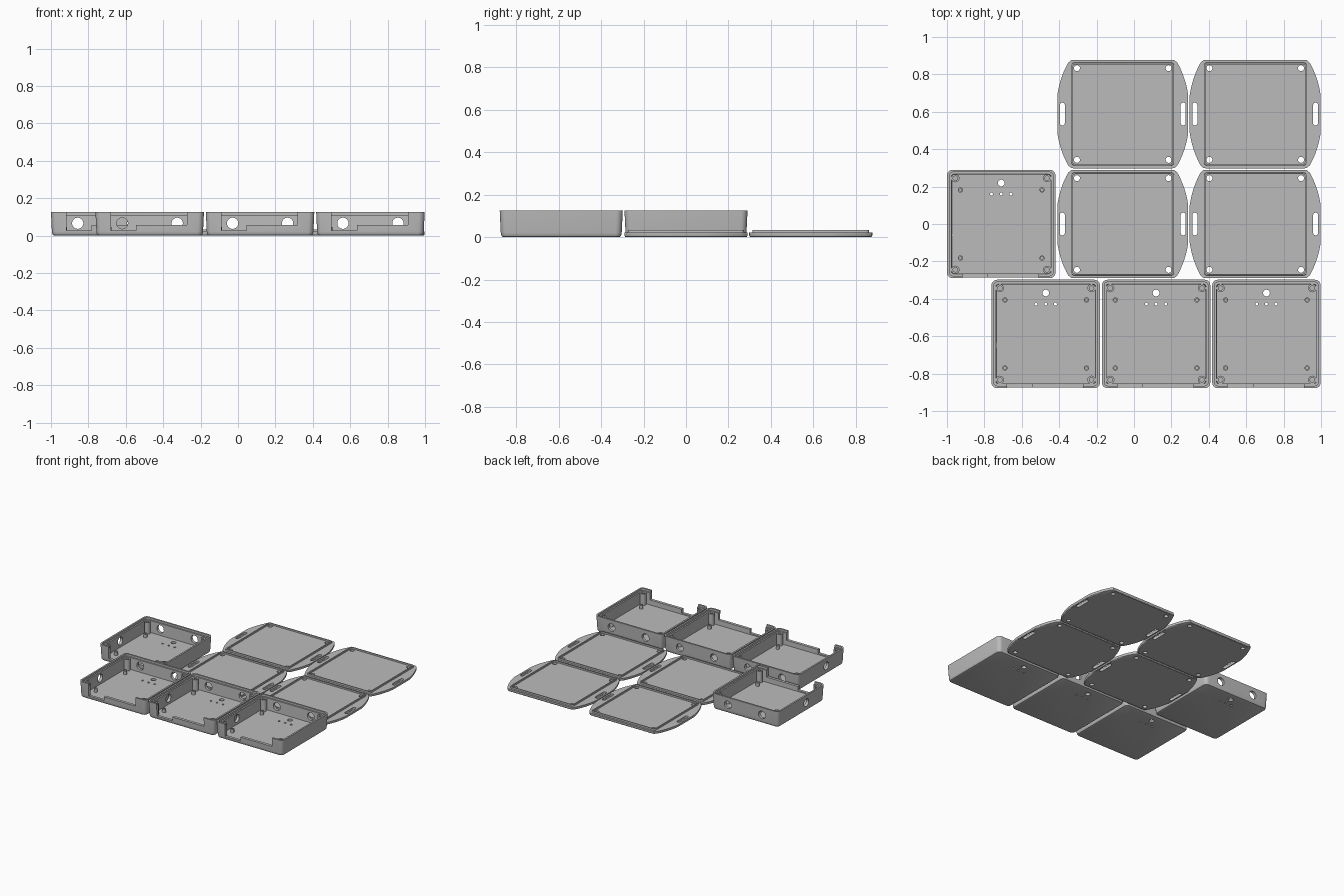
import bpy, bmesh, math
from mathutils import Vector

cube = bpy.data.objects.get("Cube")
if cube:
    bpy.data.objects.remove(cube, do_unlink=True)

GREY = bpy.data.materials.new("plain grey plastic")
GREY.use_nodes = True
GREY.diffuse_color = (0.5, 0.5, 0.5, 1)
GREY.node_tree.nodes["Principled BSDF"].inputs["Base Color"].default_value = (0.5, 0.5, 0.5, 1)


# Outline helpers, each returning a list of 2D points
def circle(r, x=0, y=0, n=24):
    return [(x + r * math.cos(i * math.tau / n), y + r * math.sin(i * math.tau / n)) for i in range(n)]


def rounded(hx, hy, r, x=0, y=0, n=6):
    pts = []
    for q, (sx, sy) in enumerate([(1, 1), (-1, 1), (-1, -1), (1, -1)]):
        for i in range(n + 1):
            a = (q + i / n) * math.pi / 2
            pts.append((x + sx * (hx - r) + r * math.cos(a), y + sy * (hy - r) + r * math.sin(a)))
    return pts


def loft(bm, levels, closed=False, axis="z"):
    """Bridge a stack of (outline, height) levels along an axis; cap it or close it on itself."""
    place = {"z": lambda a, b, h: (a, b, h), "y": lambda a, b, h: (a, h, b), "x": lambda a, b, h: (h, a, b)}[axis]
    loops = [[bm.verts.new(place(a, b, h)) for a, b in pts] for pts, h in levels]
    pairs = list(zip(loops, loops[1:])) + ([(loops[-1], loops[0])] if closed else [])
    for lo, hi in pairs:
        n = len(lo)
        for i in range(n):
            j = (i + 1) % n
            bm.faces.new((lo[i], lo[j], hi[j], hi[i]))
    if not closed:
        bm.faces.new(loops[0])
        bm.faces.new(loops[-1])


def finish(bm, name):
    bmesh.ops.recalc_face_normals(bm, faces=bm.faces)
    me = bpy.data.meshes.new(name)
    bm.to_mesh(me)
    bm.free()
    me.materials.append(GREY)
    ob = bpy.data.objects.new(name, me)
    bpy.context.collection.objects.link(ob)
    return ob


def select(ob):
    bpy.ops.object.select_all(action="DESELECT")
    ob.select_set(True)
    bpy.context.view_layer.objects.active = ob


def solid(name, levels, closed=False, axis="z"):
    bm = bmesh.new()
    loft(bm, levels, closed, axis)
    return finish(bm, name)


def cut(ob, outline, low, high, axis="z"):
    cutter = solid("cutter", [(outline, low), (outline, high)], axis=axis)
    cutter.hide_render = True
    mod = ob.modifiers.new("cut", "BOOLEAN")
    mod.operation, mod.solver, mod.object = "DIFFERENCE", "EXACT", cutter
    select(ob)
    bpy.ops.object.modifier_apply(modifier=mod.name)
    bpy.data.objects.remove(cutter, do_unlink=True)


def square(h, r):
    return rounded(h, h, r)


def corners(x, y):
    return [(sx * x, sy * y) for sx in (-1, 1) for sy in (-1, 1)]


# Open tray: drafted walls, rounded foot and a stepped rim
shell = solid("tray_shell", [
    (square(0.272, 0.02), 0), (square(0.279, 0.025), 0.003), (square(0.283, 0.028), 0.01),
    (square(0.285, 0.03), 0.02), (square(0.29, 0.03), 0.125), (square(0.277, 0.018), 0.125),
    (square(0.277, 0.018), 0.11), (square(0.266, 0.012), 0.11), (square(0.264, 0.012), 0.018)])

# Stepped front opening, connector holes and floor holes
cut(shell, [(-0.207, 0.027), (-0.073, 0.027), (-0.073, 0.057), (0.2, 0.057), (0.2, 0.2), (-0.207, 0.2)],
    -0.35, -0.24, "y")
for x in (-0.147, 0.147):
    cut(shell, circle(0.03, x, 0.066), 0.24, 0.35, "y")
cut(shell, circle(0.03, -0.06, 0.066), -0.35, -0.24, "x")
cut(shell, circle(0.018, 0, 0.219), -0.05, 0.06)
for x in (-0.052, 0, 0.052):
    cut(shell, circle(0.008, x, 0.16, 12), -0.05, 0.06)


# Hollow posts that stand on the tray floor
def posts(name, spots, r, hole, top):
    bm = bmesh.new()
    for x, y in spots:
        outer, inner = circle(r, x, y, 16), circle(hole, x, y, 16)
        loft(bm, [(outer, 0.012), (outer, top), (inner, top), (inner, 0.02)])
    return finish(bm, name)


corner_posts = posts("tray_corner_posts", corners(0.245, 0.245), 0.022, 0.012, 0.108)
standoffs = posts("tray_board_standoffs", corners(0.218, 0.182), 0.014, 0.007, 0.045)


# Lid plate with bowed wings on both sides
def wing_outline(inset):
    a, b, c = Vector((0.283, 0.29)), Vector((0.335, 0.205)), Vector((0.35, 0.1))
    arc = [a * (1 - t) ** 2 + b * 2 * t * (1 - t) + c * t * t for t in [i / 10 for i in range(11)]]
    arc = [(0.265, 0.29), (0.276, 0.289)] + [tuple(p) for p in arc[1:]]
    arc = [(x - inset, y - inset) for x, y in arc]
    right = arc + [(x, -y) for x, y in reversed(arc)]
    return right + [(-x, -y) for x, y in right]


plate = solid("lid_plate", [(wing_outline(0.006), 0), (wing_outline(0.002), 0.003),
                            (wing_outline(0), 0.008), (wing_outline(0), 0.021)])
for x in (-0.323, 0.323):
    cut(plate, rounded(0.0135, 0.061, 0.0134, x), -0.05, 0.1)
for x, y in corners(0.245, 0.245):
    cut(plate, circle(0.016, x, y), -0.05, 0.1)

# Raised locating lip on the lid
lip = solid("lid_lip", [(square(0.275, 0.016), 0.015), (square(0.274, 0.016), 0.033),
                        (square(0.266, 0.01), 0.033), (square(0.266, 0.01), 0.015)], closed=True)

# Shade the master parts, then lay out the copies
trays = [(-0.71, 0), (-0.472, -0.588), (0.118, -0.588), (0.708, -0.588)]
lids = [(-0.06, 0), (0.648, 0), (-0.06, 0.588), (0.648, 0.588)]
for parts, spots in (((shell, corner_posts, standoffs), trays), ((plate, lip), lids)):
    for part in parts:
        select(part)
        bpy.ops.object.shade_smooth_by_angle(angle=math.radians(30))
        for i, (x, y) in enumerate(spots):
            ob = part if i == 0 else part.copy()
            if i:
                bpy.context.collection.objects.link(ob)
                ob.name = f"{part.name}_{i + 1}"
            ob.location = (x, y, 0)
